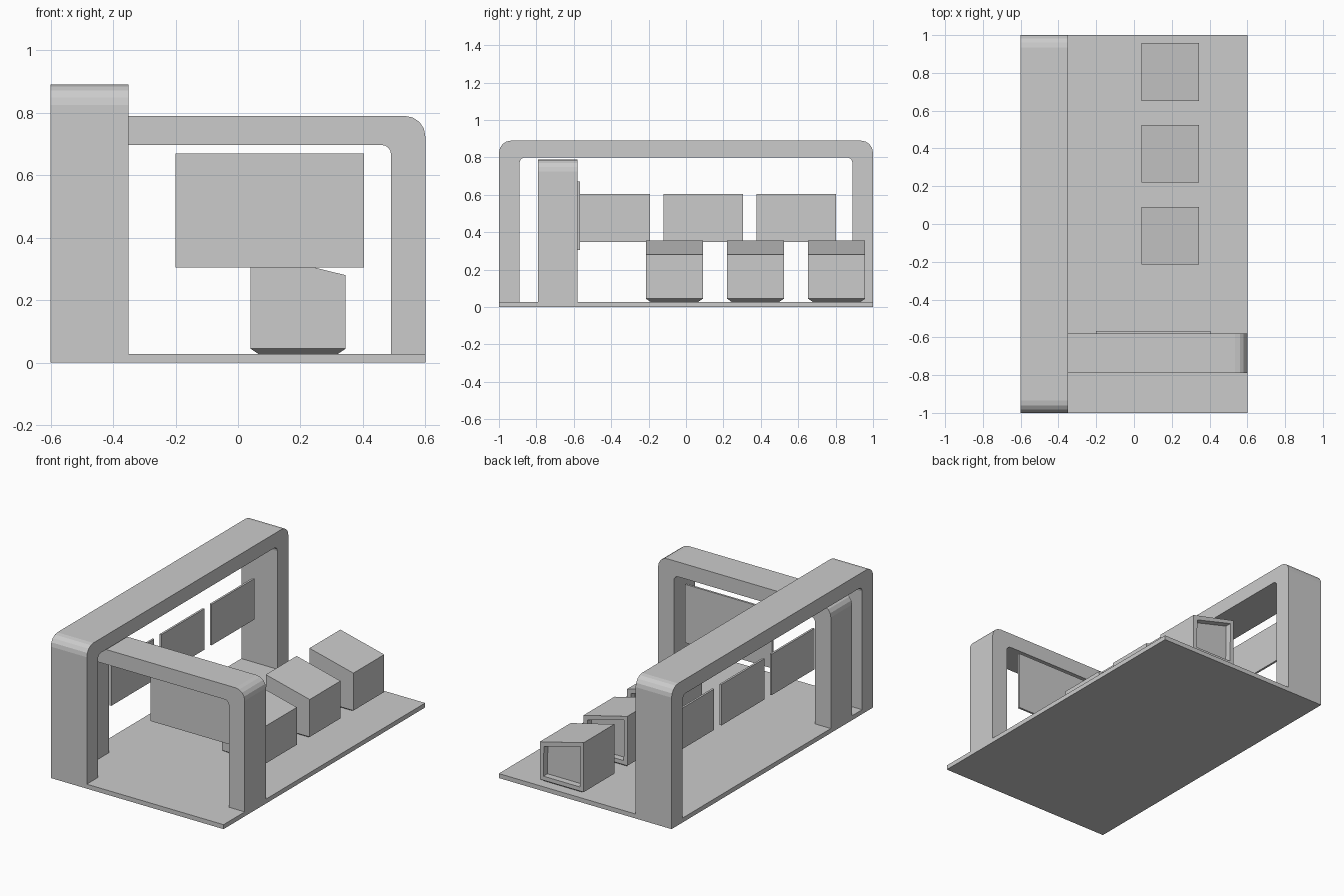
import bpy, bmesh
from math import cos, sin, pi
from mathutils import Vector

if "Cube" in bpy.data.objects:
    bpy.data.objects.remove(bpy.data.objects["Cube"])


def add_object(name, bm):
    bmesh.ops.recalc_face_normals(bm, faces=bm.faces[:])
    mesh = bpy.data.meshes.new(name)
    bm.to_mesh(mesh)
    bm.free()
    obj = bpy.data.objects.new(name, mesh)
    bpy.context.collection.objects.link(obj)
    return obj


def box(name, lo, hi):
    bm = bmesh.new()
    bmesh.ops.create_cube(bm, size=1)
    for v in bm.verts:
        v.co = Vector([(a + b) / 2 + c * (b - a) for a, b, c in zip(lo, hi, v.co)])
    return add_object(name, bm)


def rounded_outline(half, top, radius, steps=4):
    """Right half then mirrored left half of an upside-down U line."""
    right = [(half, 0.0)]
    for i in range(steps + 1):
        a = pi / 2 * i / steps
        right.append((half - radius + radius * cos(a), top - radius + radius * sin(a)))
    return right + [(-u, z) for u, z in reversed(right)]


def arch(name, half, top, leg, beam, place, depth):
    """Rounded portal; place maps profile (u, z) to 3D, depth is the extrusion."""
    profile = rounded_outline(half, top, 0.065)
    profile += reversed(rounded_outline(half - leg, top - beam, 0.03))
    bm = bmesh.new()
    face = bm.faces.new([bm.verts.new(place(u, z)) for u, z in profile])
    ext = bmesh.ops.extrude_face_region(bm, geom=[face])
    moved = [g for g in ext["geom"] if isinstance(g, bmesh.types.BMVert)]
    bmesh.ops.translate(bm, verts=moved, vec=depth)
    return add_object(name, bm)


def kiosk(name, y):
    """Sloped-top counter with tapered foot and a recessed back opening."""
    x0, x1, h, t = 0.04, 0.345, 0.153, 0.025
    rings = [(0.028, 0.028, t), (0.045, 0.045, 0), (0.355, 0.28, 0)]
    bm = bmesh.new()
    loops = []
    for za, zb, s in rings:
        loops.append([bm.verts.new(p) for p in (
            (x0 + s, y - h + s, za), (x1 - s, y - h + s, zb),
            (x1 - s, y + h - s, zb), (x0 + s, y + h - s, za))])
    bm.faces.new(loops[0][::-1])
    bm.faces.new(loops[-1])
    back = None
    for k in range(2):
        for i in range(4):
            j = (i + 1) % 4
            f = bm.faces.new((loops[k][i], loops[k][j], loops[k + 1][j], loops[k + 1][i]))
            if k == 1 and i == 2:
                back = f
    bm.normal_update()
    # Frame, then recess
    bmesh.ops.inset_region(bm, faces=[back], thickness=0.036)
    ext = bmesh.ops.extrude_discrete_faces(bm, faces=[back])
    bmesh.ops.translate(bm, verts=ext["faces"][0].verts[:], vec=(0, -0.04, 0))
    return add_object(name, bm)


# Floor
box("floor", (-0.6, -1, 0), (0.6, 1, 0.028))

# Long side portal and crossing front portal
arch("side_portal", 1.0, 0.89, 0.11, 0.09, lambda u, z: (-0.6, u, z), (0.25, 0, 0))
arch("front_portal", 0.6, 0.79, 0.11, 0.093, lambda u, z: (u, -0.79, z), (0, 0.21, 0))

# Large screen on the back of the front portal
box("large_screen", (-0.2, -0.58, 0.304), (0.404, -0.567, 0.67))

# Row of screens hanging inside the side portal
for i in range(3):
    y = 0.0925 + (i - 1) * 0.4975
    box(f"side_screen_{i + 1}", (-0.46, y - 0.2125, 0.348), (-0.447, y + 0.2125, 0.605))

# Row of counters
for i in range(3):
    kiosk(f"counter_{i + 1}", -0.062 + i * 0.4335)
